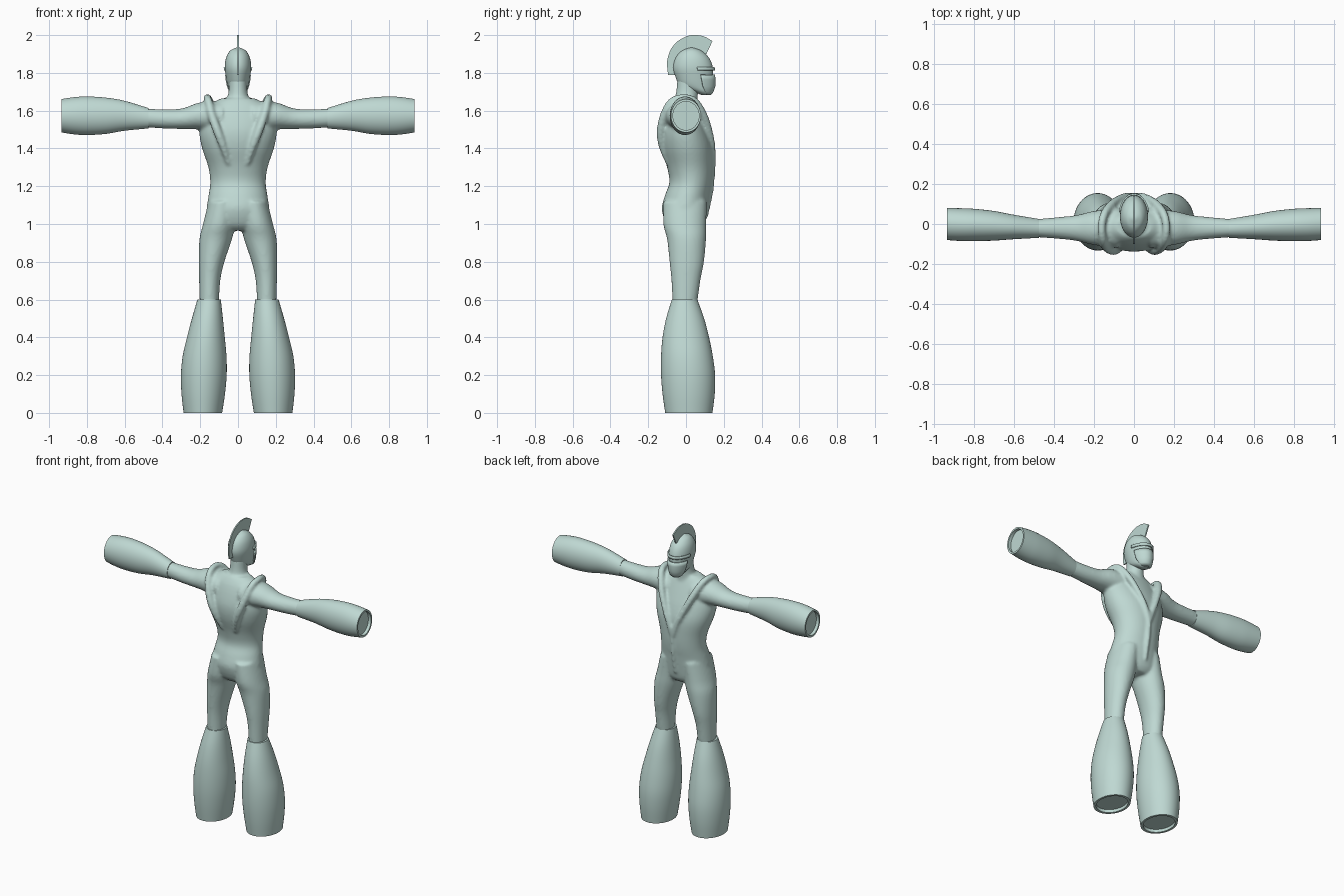
import bpy, bmesh, math
from mathutils import Vector

if "Cube" in bpy.data.objects:
    bpy.data.objects.remove(bpy.data.objects["Cube"])

mat = bpy.data.materials.new("pale_teal")
mat.diffuse_color = (0.52, 0.69, 0.65, 1)
mat.use_nodes = True
mat.node_tree.nodes["Principled BSDF"].inputs["Base Color"].default_value = mat.diffuse_color


def smooth_rows(rows, k=4):
    """Catmull-Rom resampling of a list of tuples."""
    out = []
    for i in range(len(rows) - 1):
        p = [rows[max(i - 1, 0)], rows[i], rows[i + 1], rows[min(i + 2, len(rows) - 1)]]
        for s in range(k):
            t = s / k
            out.append(tuple(0.5 * (2 * b + (c - a) * t + (2 * a - 5 * b + 4 * c - d) * t * t
                                    + (3 * b - a - 3 * c + d) * t ** 3) for a, b, c, d in zip(*p)))
    return out + [tuple(rows[-1])]


def skin(bm, rings):
    """Closed skin over rings of points, capped at both ends."""
    vs = [[bm.verts.new(p) for p in r] for r in rings]
    n = len(vs[0])
    for a, b in zip(vs, vs[1:]):
        for i in range(n):
            bm.faces.new((a[i], a[(i + 1) % n], b[(i + 1) % n], b[i]))
    bm.faces.new(vs[0])
    bm.faces.new(vs[-1])


def loft(bm, rows, axis="z", side=1, n=40, recess=0):
    """rows: (position, centre1, radius1, centre2, radius2); x/y for z axis, z/y for x axis."""
    rows = smooth_rows(rows)
    if recess:
        p, c1, r1, c2, r2 = rows[-1]
        inner = (c1, r1 * 0.86, c2, r2 * 0.86)
        rows += [(p,) + inner, (p - recess,) + inner]
    rings = []
    for p, c1, r1, c2, r2 in rows:
        ring = []
        for i in range(n):
            a = 2 * math.pi * i / n
            u, v = c1 + r1 * math.cos(a), c2 + r2 * math.sin(a)
            ring.append((side * u, v, p) if axis == "z" else (side * p, v, u))
        rings.append(ring)
    skin(bm, rings)


def tube(bm, pts, side, n=10):
    """pts: (x, y, z, radius)."""
    pts = smooth_rows(pts, 5)
    cs = [Vector((side * p[0], p[1], p[2])) for p in pts]
    rings = []
    for i, c in enumerate(cs):
        t = (cs[min(i + 1, len(cs) - 1)] - cs[max(i - 1, 0)]).normalized()
        u = t.cross(Vector((1, 0, 0))).normalized()
        w = t.cross(u)
        rings.append([c + pts[i][3] * (u * math.cos(2 * math.pi * j / n) + w * math.sin(2 * math.pi * j / n))
                      for j in range(n)])
    skin(bm, rings)


def finish(bm, name, angle=40):
    bmesh.ops.recalc_face_normals(bm, faces=bm.faces)
    me = bpy.data.meshes.new(name)
    bm.to_mesh(me)
    bm.free()
    me.materials.append(mat)
    ob = bpy.data.objects.new(name, me)
    bpy.context.collection.objects.link(ob)
    bpy.ops.object.select_all(action="DESELECT")
    ob.select_set(True)
    bpy.context.view_layer.objects.active = ob
    bpy.ops.object.shade_smooth_by_angle(angle=math.radians(angle))
    return ob


def depth(rows):
    """(z, x centre, x radius, front y, back y) -> loft rows."""
    return [(z, c, r, (f + b) / 2, (f - b) / 2) for z, c, r, f, b in rows]


# Body suit: torso, neck, legs, arms and raised collar fused into one skin
bm = bmesh.new()
loft(bm, depth([(0.965, 0, .10, .075, -.07), (1.0, 0, .165, .10, -.105), (1.08, 0, .166, .115, -.128),
                (1.15, 0, .156, .125, -.112), (1.22, 0, .147, .137, -.088), (1.30, 0, .157, .143, -.10),
                (1.40, 0, .19, .142, -.13), (1.48, 0, .205, .122, -.138), (1.55, 0, .20, .095, -.125),
                (1.62, 0, .165, .065, -.10), (1.665, 0, .09, .045, -.07)]))
loft(bm, depth([(1.58, 0, .09, .07, -.09), (1.65, 0, .065, .06, -.065), (1.70, 0, .05, .065, -.052),
                (1.78, 0, .048, .07, -.045)]))
for s in (1, -1):
    loft(bm, depth([(1.12, .08, .075, .11, -.12), (1.0, .10, .085, .107, -.12), (.92, .118, .086, .106, -.10),
                    (.8, .14, .068, .095, -.087), (.7, .15, .056, .076, -.077), (.57, .152, .05, .058, -.07)]),
         side=s)
    loft(bm, [(.08, 1.565, .085, -.02, .10), (.2, 1.572, .072, -.02, .085), (.29, 1.558, .055, -.02, .064),
              (.38, 1.556, .051, -.02, .054), (.5, 1.562, .049, -.021, .044)], "x", s)
    tube(bm, [(.004, .145, 1.30, .012), (.03, .142, 1.38, .016), (.065, .13, 1.46, .019), (.115, .095, 1.57, .022),
              (.15, .045, 1.65, .021), (.162, -.015, 1.668, .02), (.156, -.075, 1.648, .021),
              (.14, -.115, 1.58, .022), (.108, -.132, 1.49, .024), (.078, -.125, 1.41, .02),
              (.05, -.095, 1.32, .012)], s)
# front seam strip
tube(bm, [(.002, .142, 1.36, .014), (.002, .141, 1.28, .014), (.002, .133, 1.18, .014), (.002, .108, 1.04, .01)], 1)
body = finish(bm, "body_suit")
rm = body.modifiers.new("fuse", "REMESH")
rm.mode = "VOXEL"
rm.voxel_size = 0.009
rm.use_smooth_shade = True
sm = body.modifiers.new("soften", "SMOOTH")
sm.factor = 0.5
sm.iterations = 5

# Flared boots and gauntlets with recessed open ends
for s, tag in ((1, "right"), (-1, "left")):
    bm = bmesh.new()
    rows = depth([(.60, .153, .062, .06, -.075), (.5, .162, .082, .096, -.105), (.4, .17, .10, .122, -.124),
                  (.3, .177, .116, .142, -.132), (.2, .181, .121, .154, -.132), (.1, .184, .115, .152, -.124),
                  (0, .186, .102, .14, -.11)])
    loft(bm, rows, side=s, n=48, recess=-.02)
    finish(bm, "boot_" + tag)
    bm = bmesh.new()
    loft(bm, [(.475, 1.56, .054, -.022, .047), (.6, 1.573, .079, -.015, .061), (.7, 1.573, .096, -.009, .074),
              (.8, 1.573, .102, -.005, .081), (.87, 1.573, .098, -.003, .082), (.935, 1.573, .088, 0, .08)],
         "x", s, 48, .02)
    finish(bm, "gauntlet_" + tag)

# Helmeted head
bm = bmesh.new()
loft(bm, depth([(1.682, 0, .022, .122, .085), (1.70, 0, .042, .136, .04), (1.73, 0, .054, .144, -.03),
                (1.78, 0, .064, .143, -.056), (1.83, 0, .07, .142, -.068), (1.88, 0, .063, .122, -.055),
                (1.915, 0, .044, .085, -.025), (1.93, 0, .02, .05, .01), (1.934, 0, .004, .034, .026)]))
finish(bm, "head")


# Curved plates around the front of the head: visor and face guard
def plate(name, rows, spread, thick=.008, n=24):
    bm = bmesh.new()
    grid = []
    for z, r, f, b in rows:
        c, d = (f + b) / 2, (f - b) / 2
        grid.append([bm.verts.new((r * math.sin(a), c + d * math.cos(a), z))
                     for a in (math.radians(spread) * (2 * i / n - 1) for i in range(n + 1))])
    for p, q in zip(grid, grid[1:]):
        for i in range(n):
            bm.faces.new((p[i], p[i + 1], q[i + 1], q[i]))
    ob = finish(bm, name)
    so = ob.modifiers.new("thickness", "SOLIDIFY")
    so.thickness = thick
    so.offset = 0


plate("visor_brow", [(1.812, .071, .149, -.064), (1.83, .073, .148, -.068)], 80)
plate("face_guard", [(1.685, .026, .128, .075), (1.70, .045, .141, .03), (1.73, .058, .151, -.03),
                     (1.765, .065, .152, -.05), (1.79, .068, .150, -.058)], 72)

# Thin crest fin along the top of the helmet
arc = smooth_rows([(-.095, 1.79), (-.10, 1.86), (-.08, 1.925), (-.037, 1.973), (.027, 2.0), (.09, 1.995),
                   (.14, 1.968)])
prof = arc + [(.108, 1.90), (.03, 1.90), (-.03, 1.87), (-.05, 1.79)]
bm = bmesh.new()
skin(bm, [[(x, y, min(z, 2.0)) for y, z in prof] for x in (-.004, .004)])
finish(bm, "crest_fin")
